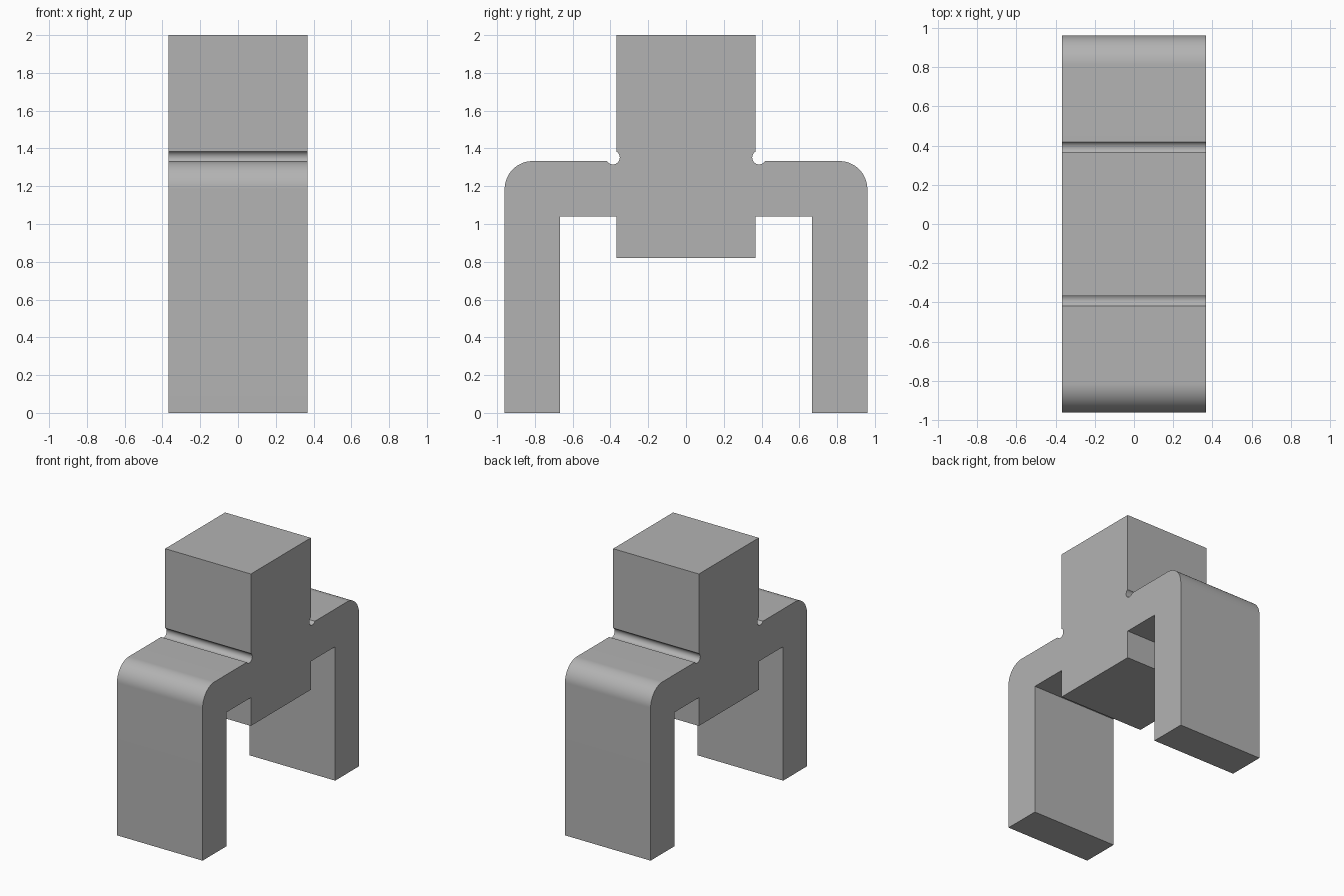
import bpy
import bmesh
from math import cos, sin, radians

cube = bpy.data.objects.get("Cube")
if cube:
    bpy.data.objects.remove(cube, do_unlink=True)

HALF = 0.368      # half width of the block and of the extrusion
LEG_IN, LEG_OUT = 0.667, 0.96
ARM_LOW, ARM_TOP = 1.04, 1.333
BLOCK_LOW, BLOCK_TOP = 0.82, 2.0
ROUND = 0.148     # shoulder radius
NOTCH = 0.0365    # relief groove radius


def arc(cy, cz, r, start, end, steps):
    angles = [radians(start + (end - start) * i / steps) for i in range(steps + 1)]
    return [(cy + r * cos(a), cz + r * sin(a)) for a in angles]


# Half of the side profile, from the block's underside round to its top
half = [(HALF, BLOCK_LOW), (HALF, ARM_LOW), (LEG_IN, ARM_LOW), (LEG_IN, 0), (LEG_OUT, 0)]
half += arc(LEG_OUT - ROUND, ARM_TOP - ROUND, ROUND, 0, 90, 24)
half += arc(HALF + 0.019, ARM_TOP + 0.019, NOTCH, -31.4, -238.6, 24)
half.append((HALF, BLOCK_TOP))
profile = half + [(-y, z) for y, z in reversed(half)]

# Extrude the mirrored profile across the width
bm = bmesh.new()
face = bm.faces.new([bm.verts.new((-HALF, y, z)) for y, z in profile])
result = bmesh.ops.extrude_face_region(bm, geom=[face], use_keep_orig=True)
moved = [g for g in result["geom"] if isinstance(g, bmesh.types.BMVert)]
bmesh.ops.translate(bm, verts=moved, vec=(2 * HALF, 0, 0))
bmesh.ops.recalc_face_normals(bm, faces=bm.faces)
mesh = bpy.data.meshes.new("bridge_bracket")
bm.to_mesh(mesh)
bm.free()

# Plain grey finish
grey = bpy.data.materials.new("plain_grey")
grey.use_nodes = True
colour = (0.45, 0.45, 0.45, 1)
grey.diffuse_color = colour
grey.node_tree.nodes["Principled BSDF"].inputs["Base Color"].default_value = colour
mesh.materials.append(grey)

bracket = bpy.data.objects.new("bridge_bracket", mesh)
bpy.context.collection.objects.link(bracket)
bpy.ops.object.select_all(action="DESELECT")
bracket.select_set(True)
bpy.context.view_layer.objects.active = bracket
bpy.ops.object.shade_smooth_by_angle(angle=radians(30))
